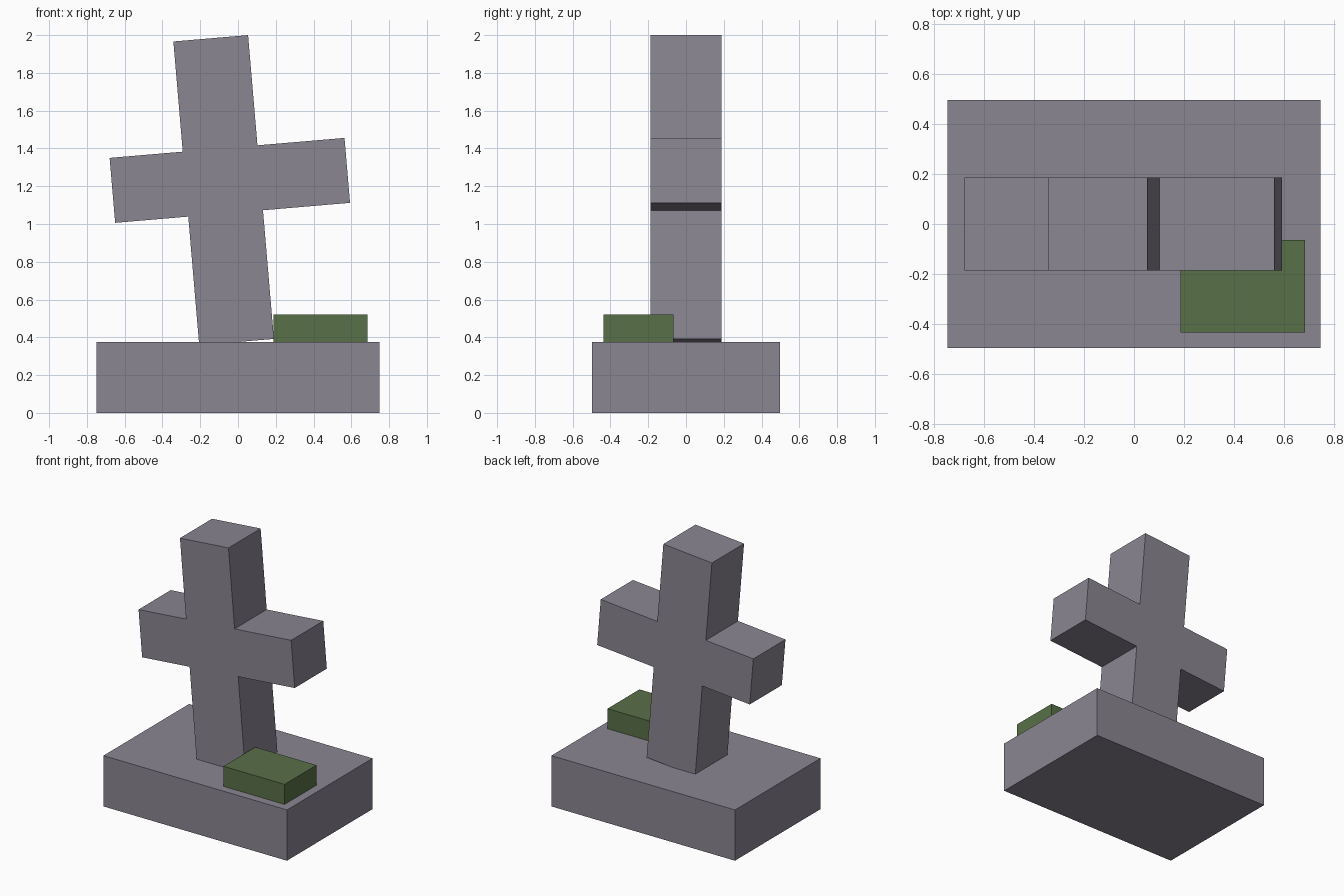
import bpy, bmesh, math
from mathutils import Vector

cube = bpy.data.objects.get("Cube")
if cube:
    bpy.data.objects.remove(cube, do_unlink=True)


def material(name, rgb):
    mat = bpy.data.materials.new(name)
    mat.use_nodes = True
    color = (*rgb, 1.0)
    mat.diffuse_color = color
    mat.node_tree.nodes["Principled BSDF"].inputs["Base Color"].default_value = color
    return mat


def prism(name, outline, y_front, y_back, mat):
    """Extrude an x-z outline from y_front to y_back."""
    bm = bmesh.new()
    face = bm.faces.new([bm.verts.new((x, y_front, z)) for x, z in outline])
    result = bmesh.ops.extrude_face_region(bm, geom=[face])
    verts = [v for v in result["geom"] if isinstance(v, bmesh.types.BMVert)]
    bmesh.ops.translate(bm, verts=verts, vec=Vector((0, y_back - y_front, 0)))
    bmesh.ops.recalc_face_normals(bm, faces=bm.faces)
    mesh = bpy.data.meshes.new(name)
    bm.to_mesh(mesh)
    bm.free()
    mesh.materials.append(mat)
    obj = bpy.data.objects.new(name, mesh)
    bpy.context.collection.objects.link(obj)
    return obj


def rectangle(x0, x1, z0, z1):
    return [(x0, z0), (x1, z0), (x1, z1), (x0, z1)]


stone = material("grey_stone", (0.255, 0.237, 0.285))
moss = material("moss_green", (0.098, 0.162, 0.065))

# Plinth
top = 0.374
prism("plinth", rectangle(-0.748, 0.748, 0, top), -0.498, 0.498, stone)

# Leaning cross: one outline, slightly longer on its left arm
w, h = 0.1985, 0.807
arm_right, arm_left = -0.587, 0.661
arm_low, arm_high = -0.1235, 0.2215
outline = [
    (-w, -h), (w, -h), (w, arm_low), (arm_left, arm_low),
    (arm_left, arm_high), (w, arm_high), (w, h), (-w, h),
    (-w, arm_high), (arm_right, arm_high), (arm_right, arm_low), (-w, arm_low),
]
cross = prism("cross", outline, -0.187, 0.187, stone)
cross.location = (-0.076, 0, 1.179)
cross.rotation_euler.y = math.radians(-4.86)

# Moss block at the foot
prism("moss_block", rectangle(0.187, 0.685, top, 0.522), -0.436, -0.065, moss)
